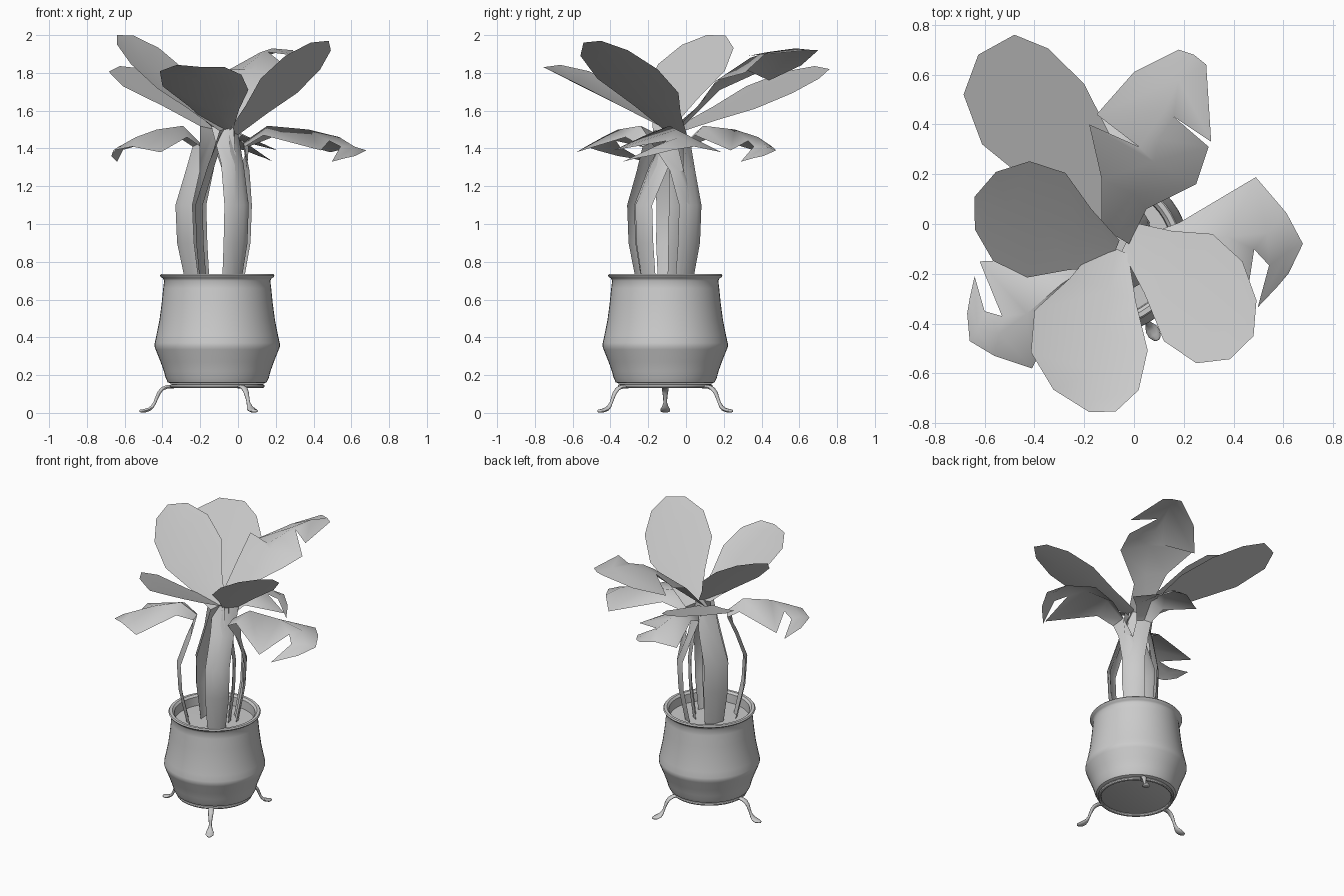
import bpy, bmesh
from math import sin, cos, pi, radians
from mathutils import Vector, Matrix

default_cube = bpy.data.objects.get("Cube")
if default_cube:
    bpy.data.objects.remove(default_cube, do_unlink=True)

CENTRE = Vector((-.11, -.11, 0))

# One plain grey for everything
grey = bpy.data.materials.new("plain_grey")
grey.use_nodes = True
grey.diffuse_color = (.6, .6, .6, 1)
shader = next(n for n in grey.node_tree.nodes if n.type == 'BSDF_PRINCIPLED')
shader.inputs["Base Color"].default_value = grey.diffuse_color


def finish(name, bm, angle):
    """Turn a bmesh into a named, smoothly shaded object."""
    mesh = bpy.data.meshes.new(name)
    bm.to_mesh(mesh)
    bm.free()
    mesh.materials.append(grey)
    obj = bpy.data.objects.new(name, mesh)
    bpy.context.collection.objects.link(obj)
    bpy.ops.object.select_all(action='DESELECT')
    obj.select_set(True)
    bpy.context.view_layer.objects.active = obj
    bpy.ops.object.shade_smooth_by_angle(angle=radians(angle))
    return obj


def lathe(name, profile, closed=False, steps=48):
    """Revolve (radius, height) points around the pot axis."""
    bm = bmesh.new()
    verts = [bm.verts.new(CENTRE + Vector((r, 0, z))) for r, z in profile]
    edges = [bm.edges.new(pair) for pair in zip(verts, verts[1:])]
    if closed:
        edges.append(bm.edges.new((verts[-1], verts[0])))
    bmesh.ops.spin(bm, geom=verts + edges, cent=CENTRE, axis=(0, 0, 1),
                   angle=2 * pi, steps=steps, use_duplicate=False)
    bmesh.ops.remove_doubles(bm, verts=bm.verts, dist=.0005)
    bmesh.ops.recalc_face_normals(bm, faces=bm.faces)
    return finish(name, bm, 40)


def leg(name, angle, path, sides=10):
    """Loft oval sections (radius, height, half width, half thickness)."""
    out = Vector((cos(angle), sin(angle), 0))
    across = Vector((-out.y, out.x, 0))
    mids = [CENTRE + out * r + Vector((0, 0, z)) for r, z, w, h in path]
    bm = bmesh.new()
    rings = []
    for i, (r, z, w, h) in enumerate(path):
        ahead = mids[min(i + 1, len(mids) - 1)] - mids[max(i - 1, 0)]
        normal = ahead.cross(across).normalized()
        turns = [2 * pi * k / sides for k in range(sides)]
        rings.append([bm.verts.new(mids[i] + across * w * cos(a) + normal * h * sin(a))
                      for a in turns])
    for low, high in zip(rings, rings[1:]):
        for k in range(sides):
            n = (k + 1) % sides
            bm.faces.new((low[k], low[n], high[n], high[k]))
    bm.faces.new(rings[0])
    bm.faces.new(rings[-1])
    bmesh.ops.recalc_face_normals(bm, faces=bm.faces)
    return finish(name, bm, 60)


def leaf(name, rows):
    """Skin rows of left, middle and right points into one thin leaf."""
    bm = bmesh.new()
    grid = [[bm.verts.new(p) for p in row] for row in rows]
    for low, high in zip(grid, grid[1:]):
        for i in range(2):
            bm.faces.new((low[i], high[i], high[i + 1], low[i + 1]))
    bmesh.ops.remove_doubles(bm, verts=bm.verts, dist=.0005)
    return finish(name, bm, 50)


def stalk(degrees, bow, width, top):
    """Rows of a folded strap that leaves the soil, bows out and meets the blade."""
    out = Vector((cos(radians(degrees)), sin(radians(degrees)), 0))
    side = Vector((-out.y, out.x, 0))
    belly = CENTRE + out * bow
    rows = []
    for lean, z, w in [(.7, .64, .75), (.95, .9, 1), (1, 1.1, 1)]:
        mid = CENTRE.lerp(belly, lean) + Vector((0, 0, z))
        rows.append((mid, side * w * width))
    rows.append((rows[-1][0].lerp(top, .55), side * .85 * width))
    return [[mid + edge, mid + out * .02, mid - edge] for mid, edge in rows]


def broad_leaf(name, strap, base, tip, left, right):
    """Paddle-shaped blade on its stalk; left and right are half widths."""
    base, tip, left, right = map(Vector, (base, tip, left, right))
    rows = stalk(*strap, base)
    for t, w in [(0, .26), (.25, .58), (.5, 1), (.75, .95), (.93, .55), (1, 0)]:
        mid = base.lerp(tip, t)
        rows.append([mid + left * w, mid, mid + right * w])
    return leaf(name, rows)


# Pot with a rounded rim and a waist, then the soil
lathe("pot", [(0, .155), (.245, .155), (.262, .162), (.273, .185), (.282, .22),
              (.3, .27), (.326, .335), (.332, .352), (.331, .37), (.322, .41),
              (.306, .49), (.294, .58), (.286, .66), (.281, .7), (.288, .713),
              (.299, .719), (.303, .727), (.297, .735), (.278, .735),
              (.265, .722), (.262, .66)])
lathe("soil", [(0, .665), (.264, .66)])

# Stand: a ring and three curled legs with flattened feet
lathe("stand_ring", [(.24 + .011 * cos(a * pi / 4), .142 + .011 * sin(a * pi / 4))
                     for a in range(8)], closed=True)
leg_path = [(.23, .139, .018, .01), (.265, .138, .019, .01), (.29, .128, .018, .01),
            (.308, .107, .015, .01), (.32, .08, .011, .009), (.33, .055, .01, .008),
            (.343, .033, .017, .009), (.36, .019, .026, .01),
            (.385, .011, .026, .01), (.405, .01, .016, .008), (.412, .01, .006, .005)]
for label, turn in (("right", pi), ("back", pi / 3), ("front", -pi / 3)):
    leg(label + "_leg", turn, leg_path)

# Four upright broad leaves; each strap is (direction, bow, half width)
broad_leaf("front_leaf", (-58, .16, .055), (-.07, -.1, 1.5), (-.18, -.755, 1.83),
           (.18, -.08, .045), (-.275, .08, .065))
broad_leaf("left_leaf", (-42, .17, .06), (-.02, -.05, 1.48), (.48, -.45, 1.97),
           (.085, .21, -.03), (-.11, -.22, .045))
broad_leaf("right_leaf", (165, .1, .075), (-.08, -.12, 1.5), (-.64, .11, 2),
           (-.07, -.21, -.03), (.085, .21, .06))
broad_leaf("back_leaf", (145, .13, .085), (-.12, -.03, 1.5), (-.48, .76, 1.82),
           (-.31, -.045, .07), (.2, 0, -.05))

# Torn leaf, notched on both sides, its end twisted up to one side
torn_base = Vector((-.07, -.05, 1.5))
leaf("torn_leaf", stalk(35, .12, .06, torn_base) + [
    [(-.13, -.03, 1.5), torn_base, (-.02, -.08, 1.5)],
    [(-.13, .18, 1.71), (0, .12, 1.69), (.05, .06, 1.62)],
    [(-.18, .4, 1.81), (.08, .25, 1.82), (.25, .16, 1.76)],
    [(.02, .31, 1.82), (.1, .34, 1.88), (.3, .31, 1.8)],
    [(-.15, .44, 1.76), (.12, .45, 1.91), (.16, .43, 1.91)],
    [(0, .61, 1.84), (.18, .58, 1.93), (.31, .33, 1.89)],
    [(.18, .7, 1.92), (.24, .68, 1.92), (.29, .64, 1.92)]])

# Drooping hooked leaf, repeated around the pot axis
droop_base = Vector((-.2, -.18, 1.43))
droop_blade = [
    [(-.2, -.23, 1.41), droop_base, (-.24, -.13, 1.41)],
    [(-.27, -.32, 1.46), (-.29, -.24, 1.52), (-.33, -.14, 1.47)],
    [(-.41, -.58, 1.38), (-.43, -.36, 1.5), (-.62, -.15, 1.39)],
    [(-.56, -.53, 1.41), (-.54, -.44, 1.46), (-.53, -.37, 1.44)],
    [(-.66, -.47, 1.39), (-.63, -.42, 1.41), (-.6, -.35, 1.41)],
    [(-.67, -.36, 1.36), (-.66, -.3, 1.35), (-.64, -.21, 1.33)]]
for label, turn, size, strap in (("right", 0, 1, (220, .23, .07)),
                                 ("left", 149, 1.2, (38, .19, .055)),
                                 ("back", -137, .92, (50, .2, .06))):
    place = (Matrix.Translation(CENTRE) @ Matrix.Rotation(radians(turn), 4, 'Z')
             @ Matrix.Diagonal((size, size, 1, 1)) @ Matrix.Translation(-CENTRE))
    blade = [[place @ Vector(p) for p in row] for row in droop_blade]
    leaf(label + "_drooping_leaf", stalk(*strap, place @ droop_base) + blade)
